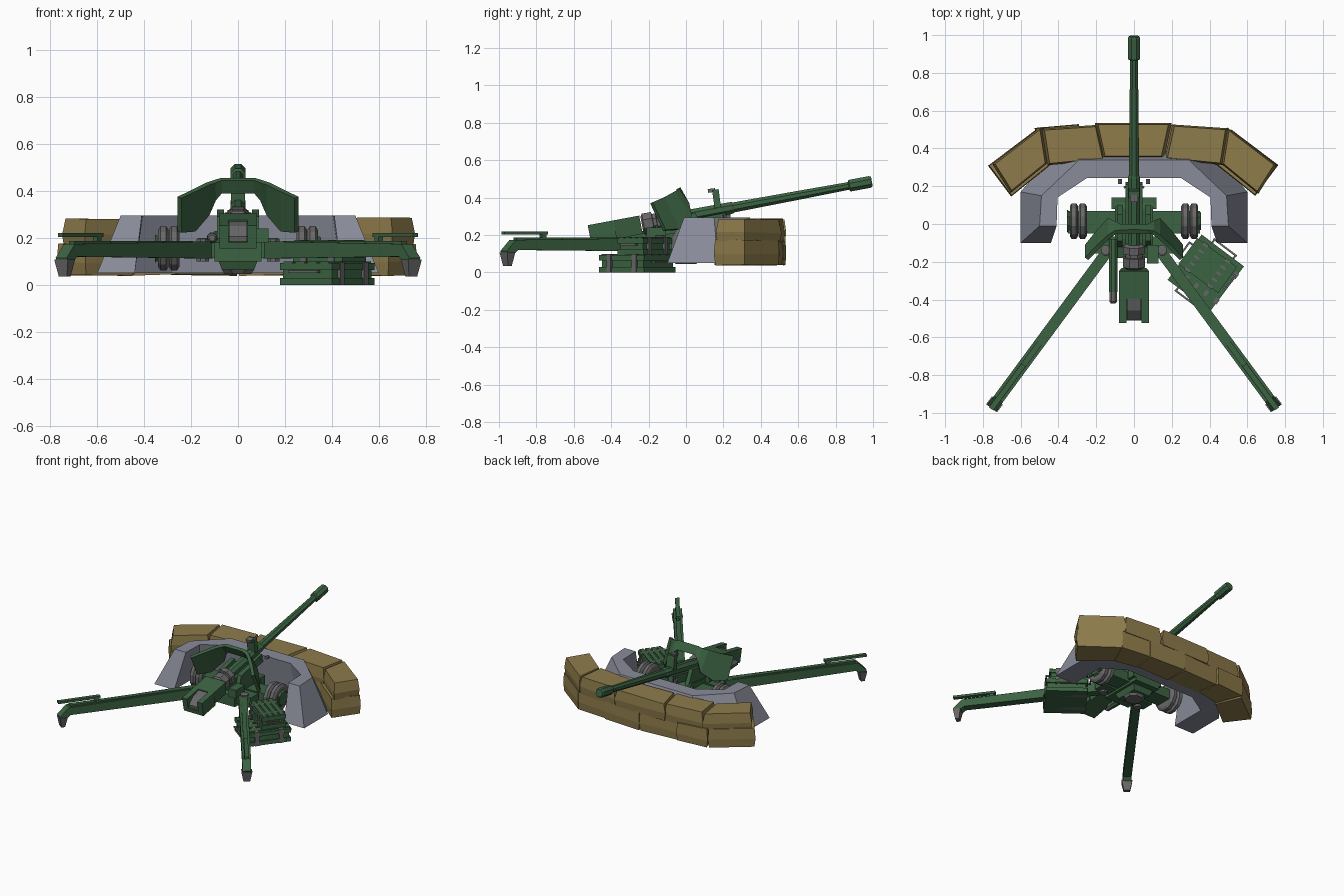
import bpy, bmesh, random
from math import radians, atan2, pi, cos, sin
from mathutils import Matrix, Vector

if "Cube" in bpy.data.objects:
    bpy.data.objects.remove(bpy.data.objects["Cube"])

random.seed(4)

def mat(name, col):
    m = bpy.data.materials.new(name)
    m.diffuse_color = (*col, 1)
    m.use_nodes = True
    m.node_tree.nodes["Principled BSDF"].inputs["Base Color"].default_value = m.diffuse_color
    return m

GREEN = mat("green_paint", (0.045, 0.125, 0.055))
METAL = mat("grey_metal", (0.14, 0.135, 0.135))
SAND = mat("sandbag_cloth", (0.27, 0.20, 0.07))
STONE = mat("concrete", (0.25, 0.26, 0.32))
I = Matrix.Identity(4)

def at(x, y, z, rz=0, rx=0):
    return (Matrix.Translation((x, y, z)) @ Matrix.Rotation(radians(rz), 4, 'Z')
            @ Matrix.Rotation(radians(rx), 4, 'X'))

def mesh(name, verts, faces, m, M=I):
    bm = bmesh.new()
    vs = [bm.verts.new(M @ Vector(v)) for v in verts]
    for f in faces:
        bm.faces.new([vs[i] for i in f])
    bmesh.ops.recalc_face_normals(bm, faces=bm.faces)
    me = bpy.data.meshes.new(name)
    bm.to_mesh(me)
    bm.free()
    ob = bpy.data.objects.new(name, me)
    me.materials.append(m)
    bpy.context.collection.objects.link(ob)
    return ob

def loft(name, rings, m, M=I):
    """Skin equal-length rings of points and cap both ends."""
    n = len(rings[0])
    verts = [p for r in rings for p in r]
    faces = [(k*n + i, k*n + (i+1) % n, (k+1)*n + (i+1) % n, (k+1)*n + i)
             for k in range(len(rings)-1) for i in range(n)]
    faces += [tuple(range(n)), tuple(range(len(verts)-n, len(verts)))]
    return mesh(name, verts, faces, m, M)

def box(name, c, s, m, M=I, low=(1, 1)):
    """Box by centre and size; low scales the bottom face."""
    def ring(z, f):
        return [(c[0] + a*s[0]/2*f[0], c[1] + b*s[1]/2*f[1], c[2] + z)
                for a, b in ((-1, -1), (1, -1), (1, 1), (-1, 1))]
    return loft(name, [ring(-s[2]/2, low), ring(s[2]/2, (1, 1))], m, M)

def side_prism(name, pts, w, m, M=I):
    return loft(name, [[(x, y, z) for y, z in pts] for x in (-w/2, w/2)], m, M)

def turned(name, prof, m, M=I, n=8, axis='Y'):
    """Lathe (position, radius) pairs along an axis."""
    rings = []
    for p, r in prof:
        ring = []
        for i in range(n):
            a = 2*pi*(i + .5)/n
            u, v = r*cos(a), r*sin(a)
            ring.append({'X': (p, u, v), 'Y': (u, p, v), 'Z': (u, v, p)}[axis])
        rings.append(ring)
    return loft(name, rings, m, M)

# Gun tube, muzzle brake and breech, all tilted together
G = at(0, 0, .30, rx=10.6)
turned("barrel", [(-.2, .036), (.25, .034), (.26, .029), (.6, .026), (.9, .022)], GREEN, G)
turned("muzzle_brake", [(.885, .026), (.89, .034), (1.0, .034), (1.011, .028)], GREEN, G)
turned("breech_ring", [(-.24, .045), (-.23, .062), (-.18, .062), (-.178, .05),
                       (-.16, .05), (-.158, .062), (-.12, .062), (-.11, .04)], METAL, G)
box("breech_housing", (0, -.32, .0), (.16, .15, .10), GREEN, G, (.8, 1))
for s in (-1, 1):
    box("breech_cheek", (s*.06, -.455, 0), (.04, .14, .10), GREEN, G, (.9, 1))
box("breech_floor", (0, -.455, -.036), (.085, .14, .028), GREEN, G)
side_prism("breech_wedge", [(-.515, -.03), (-.515, .0), (-.46, .035), (-.38, .045), (-.38, -.03)],
           .075, METAL, G)
box("recoil_cradle", (0, .02, -.05), (.09, .38, .06), GREEN, G)
turned("recoil_cylinder", [(-.16, .028), (.18, .028), (.2, .02)], METAL, G @ at(0, 0, -.075))

# Post and arms on top of the tube
box("sight_post", (0, .175, .065), (.06, .035, .11), GREEN, at(0, 0, .30, rx=8))
box("sight_post_cap", (0, .155, .118), (.04, .04, .02), METAL, at(0, 0, .30, rx=8))
for s in (-1, 1):
    box("tube_clamp_arm", (s*.05, .20, -.01), (.07, .012, .015), METAL,
        at(0, 0, .31) @ Matrix.Rotation(s*.35, 4, 'Z'))
    turned("clamp_knob", [(-.012, .012), (.012, .012)], METAL, at(s*.075, .225, .30), 6)

# Arched folded shield: columns of (x, y_low, z_low, y_top, z_top)
cols = [(0, -.01, .395, -.04, .45), (.07, -.01, .395, -.04, .45), (.10, .01, .365, -.045, .44),
        (.13, .025, .30, -.065, .43), (.19, -.04, .23, -.12, .40), (.25, -.115, .225, -.185, .372)]
cols = [(-c[0], *c[1:]) for c in cols[:0:-1]] + cols
sv = [v for x, yl, zl, yt, zt in cols for v in ((x, yl, zl), (x, yt, zt))]
shield = mesh("gun_shield", sv, [(2*i, 2*i+2, 2*i+3, 2*i+1) for i in range(len(cols)-1)], GREEN)
mod = shield.modifiers.new("thickness", 'SOLIDIFY')
mod.thickness, mod.offset = .022, 0

# Carriage, axle and turntable
side_prism("carriage_body", [(-.18, .10), (-.18, .18), (-.08, .21), (.08, .23), (.14, .20), (.14, .10)],
           .20, GREEN)
box("front_crosspiece", (0, .11, .17), (.24, .06, .09), GREEN)
box("turntable", (0, 0, .085), (.17, .20, .045), GREEN, low=(.8, .8))
turned("jack_base", [(.045, .06), (.065, .075), (.08, .06)], METAL, n=8, axis='Z')
box("axle", (0, .01, .15), (.70, .12, .07), GREEN)
for s in (-1, 1):
    side_prism("cradle_cheek", [(-.13, .17), (-.09, .29), (.05, .32), (.10, .22), (.1, .17)],
               .03, GREEN, at(s*.075, 0, 0))
    for x in (.272, .318):
        turned("wheel_tyre", [(-.022, .082), (-.012, .098), (.012, .098), (.022, .082)],
               METAL, at(s*x, .015, .155), 12, 'X')
    turned("wheel_hub", [(-.012, .065), (.012, .05)], GREEN, at(s*.342, .015, .155), 8, 'X')
    box("hinge_bracket", (s*.15, -.11, .15), (.12, .09, .07), GREEN, at(0, 0, 0))
    turned("trail_hinge_pin", [(.10, .028), (.195, .028), (.20, .02)], METAL, at(s*.15, -.14, 0), 8, 'Z')

# Split trails with spades and lifting bars
for s in (-1, 1):
    T = Matrix.Translation((s*.13, -.13, .15)) @ Matrix.Rotation(atan2(-s*.594, -.805), 4, 'Z')
    side_prism("trail_leg", [(0, -.038), (0, .035), (.99, .024), (1.05, -.035), (1.045, -.05),
                             (1.0, -.05), (.975, -.03)], .058, GREEN, T)
    box("trail_top_rib", (0, .55, .03), (.03, .85, .012), GREEN, T)
    box("trail_spade", (0, 1.025, -.079), (.072, .052, .072), METAL, T, (.6, .5))
    box("lifting_bar", (0, .91, .062), (.028, .29, .016), GREEN, T)
    box("lifting_bar_post", (0, .79, .04), (.022, .03, .05), GREEN, T)

# Elevating gear tube beside the breech
turned("gear_tube", [(-.36, .024), (-.08, .024)], GREEN, at(-.11, 0, .20))
turned("gear_tube_end", [(-.42, .014), (-.41, .022), (-.355, .022)], METAL, at(-.11, 0, .20))
box("gear_box", (.10, -.16, .21), (.06, .10, .06), GREEN)

# Concrete emplacement: stations of inner/outer base and outer/inner top
st = [((.44, -.10), (.60, -.10), (.50, -.01), (.41, -.01)),
      ((.44, .17), (.60, .17), (.49, .15), (.405, .14)),
      ((.28, .27), (.38, .43), (.29, .34), (.25, .243))]
rings = [[(x, y, z) for (x, y), z in zip(r, (.05, .05, .295, .295))] for r in st]
rings += [[(-x, y, z) for x, y, z in r] for r in rings[::-1]]
loft("concrete_wall", rings, STONE)

# Sandbags: each row runs between (outer, inner) plan stations
def bag(name, a, b, z0, z1, shrink):
    j = lambda: random.uniform(-.008, .008)
    plan = [Vector(p) for p in (a[0], b[0], b[1], a[1])]
    mid = sum(plan, Vector((0, 0)))/4
    push = Vector((j(), j()))
    def ring(f, z):
        return [(*(mid + (p-mid)*f + push), z + j()*.6) for p in plan]
    zm = z0 + (z1-z0)*.4
    loft(name, [ring(.97, z0), ring(1.02, zm), ring(shrink, z1)], SAND)

lower = [((.765, .315), (.645, .155)), ((.52, .50), (.44, .32)),
         ((.29, .52), (.26, .35)), ((0, .535), (0, .355))]
upper = [((.745, .31), (.65, .16)), ((.49, .505), (.46, .315)), ((.20, .525), (.16, .345))]
def both(row):
    left = [tuple((-x, y) for x, y in p) for p in row if p[0][0] > 0]
    return left + row[::-1]
for label, row, z0, z1, f in (("lower", lower, .042, .175, .98), ("upper", upper, .165, .284, .93)):
    r = both(row)
    for a, b in zip(r, r[1:]):
        bag(label + "_sandbag", a, b, z0, z1, f)

# Ammunition crates with slats, bands and handles
def crate(name, M, L, W, H):
    box(name + "_body", (0, 0, H/2), (L-.02, W-.02, H-.01), GREEN, M)
    for z in (.014, H-.014):
        box(name + "_rim", (0, 0, z), (L, W, .028), GREEN, M)
    for i in range(4):
        box(name + "_slat", (0, W*(i-1.5)/4.3, H), (L, W/6, .014), GREEN, M)
    for s in (-1, 1):
        box(name + "_band", (s*L*.28, 0, H/2+.003), (.03, W+.01, H+.006), METAL, M)
        for t in (-1, 1):
            box(name + "_handle_arm", (s*(L/2+.01), t*W*.25, H*.6), (.02, .01, .01), METAL, M)
        box(name + "_handle_grip", (s*(L/2+.02), 0, H*.6), (.01, W*.55, .01), METAL, M)

crate("lower_crate", at(.38, -.26, 0, 53), .30, .28, .092)
crate("upper_crate", at(.39, -.22, .098, -36), .26, .17, .085)
